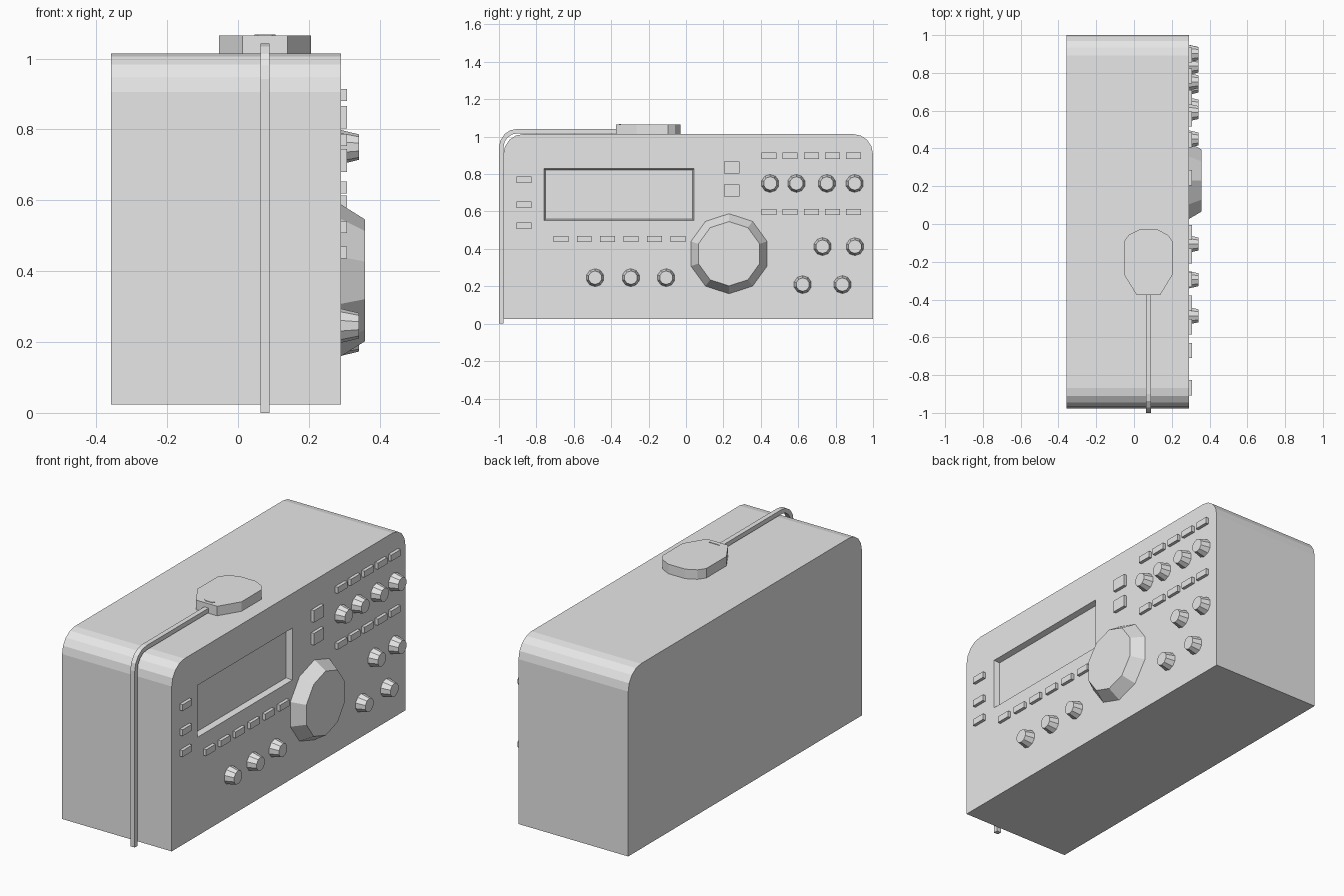
import bpy, bmesh
from math import sin, cos, pi
from mathutils import Matrix, Vector

cube = bpy.data.objects.get("Cube")
if cube:
    bpy.data.objects.remove(cube, do_unlink=True)

grey = bpy.data.materials.new("plain_grey")
grey.use_nodes = True
GREY = (0.8, 0.8, 0.8, 1)
grey.diffuse_color = GREY
grey.node_tree.nodes["Principled BSDF"].inputs["Base Color"].default_value = GREY

PANEL = 0.291     # x of the control panel
BACK = -0.358


def finish(name, bm):
    bmesh.ops.recalc_face_normals(bm, faces=bm.faces)
    mesh = bpy.data.meshes.new(name)
    bm.to_mesh(mesh)
    bm.free()
    mesh.materials.append(grey)
    ob = bpy.data.objects.new(name, mesh)
    bpy.context.collection.objects.link(ob)
    return ob


def prism(name, outline, offset):
    """Extrude a flat outline along an offset vector."""
    bm = bmesh.new()
    face = bm.faces.new([bm.verts.new(p) for p in outline])
    new = bmesh.ops.extrude_face_region(bm, geom=[face], use_keep_orig=True)["geom"]
    verts = [g for g in new if isinstance(g, bmesh.types.BMVert)]
    bmesh.ops.translate(bm, verts=verts, vec=offset)
    return finish(name, bm)


def arc(cy, cz, r, start, end, steps=4):
    angles = [start + (end - start) * i / steps for i in range(steps + 1)]
    return [(cy + r * cos(a), cz + r * sin(a)) for a in angles]


def box(name, x0, x1, y, z, w, h):
    bm = bmesh.new()
    bmesh.ops.create_cube(bm, size=1, matrix=Matrix.Translation(((x0 + x1) / 2, y, z))
                          @ Matrix.Diagonal((x1 - x0, w, h, 1)))
    return finish(name, bm)


def knob(name, y, z, r_base, r_top, height):
    """Faceted tapered knob pointing out of the panel."""
    bm = bmesh.new()
    bmesh.ops.create_cone(bm, cap_ends=True, segments=10, radius1=r_base, radius2=r_top,
                          depth=height,
                          matrix=Matrix.Translation((PANEL + height / 2, y, z))
                          @ Matrix.Rotation(pi / 2, 4, 'Y') @ Matrix.Rotation(pi / 2, 4, 'Z'))
    return finish(name, bm)


# Case with rounded upper edges
R, TOP, BOTTOM, Y0, Y1 = 0.108, 1.014, 0.024, -0.976, 1.0
section = [(Y0, BOTTOM), (Y1, BOTTOM)]
section += arc(Y1 - R, TOP - R, R, 0, pi / 2) + arc(Y0 + R, TOP - R, R, pi / 2, pi)
case = prism("case", [(BACK, y, z) for y, z in section], (PANEL - BACK, 0, 0))

# Tapered display recess cut into the panel
cutter = box("display_cutter", PANEL - 0.03, PANEL + 0.03, -0.358, 0.69, 0.802, 0.278)
for v in cutter.data.vertices:
    if v.co.x < PANEL:
        v.co.y += 0.008 if v.co.y < -0.358 else -0.008
        v.co.z += 0.008 if v.co.z < 0.69 else -0.008
    else:
        v.co.y += -0.008 if v.co.y < -0.358 else 0.008
        v.co.z += -0.008 if v.co.z < 0.69 else 0.008
cutter.hide_render = True
cut = case.modifiers.new("display_recess", 'BOOLEAN')
cut.operation, cut.solver, cut.object = 'DIFFERENCE', 'EXACT', cutter
bpy.context.view_layer.objects.active = case
bpy.ops.object.modifier_apply(modifier=cut.name)
bpy.data.objects.remove(cutter, do_unlink=True)

# Push buttons
PROUD = PANEL + 0.017
groups = {
    "upper_button": [(y, 0.897) for y in (0.445, 0.555, 0.67, 0.783, 0.895)],
    "middle_button": [(y, 0.597) for y in (0.445, 0.555, 0.67, 0.783, 0.895)],
    "side_button": [(-0.867, z) for z in (0.77, 0.636, 0.524)],
    "display_button": [(-0.669 + 0.125 * i, 0.453) for i in range(6)],
}
for name, places in groups.items():
    for y, z in places:
        box(name, PANEL - 0.01, PROUD, y, z, 0.08, 0.034)
for z in (0.834, 0.712):
    box("square_button", PANEL - 0.01, PROUD, 0.245, z, 0.083, 0.064)

# Small knobs and the large tuning dial
rows = {0.75: (0.45, 0.59, 0.753, 0.902), 0.412: (0.73, 0.903),
        0.209: (0.624, 0.836), 0.246: (-0.486, -0.295, -0.106)}
for z, ys in rows.items():
    for y in ys:
        knob("small_knob", y, z, 0.048, 0.036, 0.05)
knob("tuning_dial", 0.23, 0.374, 0.214, 0.172, 0.067)

# Handset resting on the top, mirrored about its centre line
MID = 0.076
half = [(0.063, -0.375), (0.13, -0.265), (0.13, -0.095), (0.104, -0.058), (0.05, -0.03)]
pad = [(MID + x, y, TOP) for x, y in half]
pad += [(MID - x, y, TOP) for x, y in reversed(half)]
prism("handset", pad, (0, 0, 0.051))
clip = [(MID - 0.03, -0.347, 1.06), (MID + 0.03, -0.347, 1.06),
        (MID + 0.02, -0.357, 1.06), (MID - 0.02, -0.357, 1.06)]
prism("handset_switch", clip, (0, 0, 0.008))

# Flat cable over the top and down the front end
T, RO, CT = 0.024, 0.1, 1.042
outer = [(-0.37, CT)] + arc(-1 + RO, CT - RO, RO, pi / 2, pi) + [(-1, 0)]
inner = [(-1 + T, 0)] + arc(-1 + RO, CT - RO, RO - T, pi, pi / 2) + [(-0.37, CT - T)]
prism("cable", [(0.063, y, z) for y, z in outer + inner], (0.026, 0, 0))
